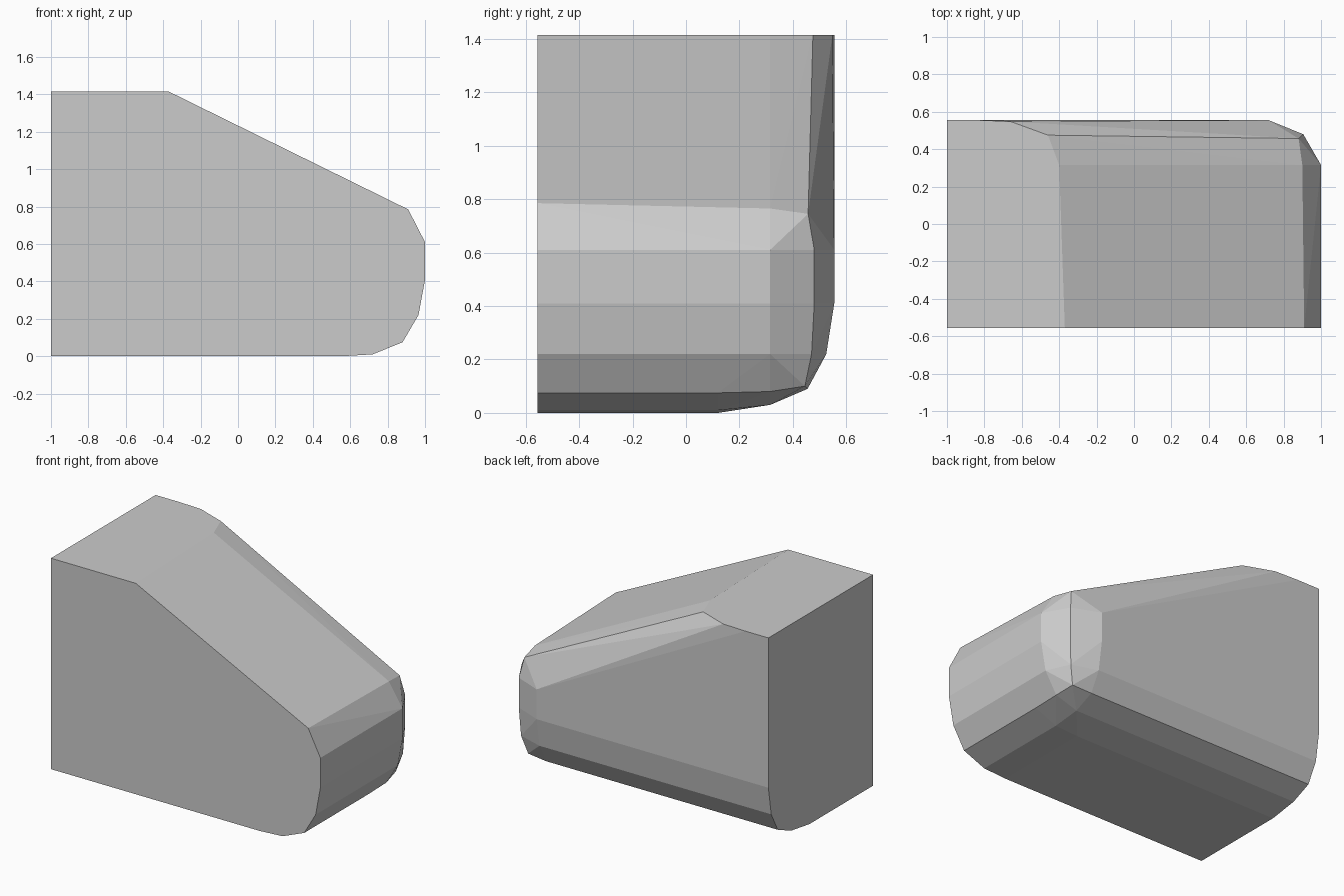
import bpy
import bmesh
import math

cube = bpy.data.objects.get("Cube")
if cube:
    bpy.data.objects.remove(cube, do_unlink=True)

HALF_DEPTH = 0.555
HEIGHT = 1.415

# Flat front face outline (x, z)
front = [(-1, 0), (0.55, 0), (0.72, 0.01), (0.88, 0.075), (0.965, 0.22),
         (1, 0.41), (1, 0.61), (0.91, 0.785), (-0.37, HEIGHT), (-1, HEIGHT)]

# Flat end face outline, back side only (y, z)
end = [(0.12, 0), (0.315, 0.03), (0.455, 0.09), (0.525, 0.22),
       (HALF_DEPTH, 0.41), (HALF_DEPTH, HEIGHT)]

# Rounded vertical corner: nose side, middle and back side
nose = [(0.88, 0.315, 0.08), (0.965, 0.315, 0.22), (1, 0.315, 0.41),
        (1, 0.315, 0.61), (0.9, 0.315, 0.765)]
middle = [(0.86, 0.445, 0.1), (0.895, 0.47, 0.22), (0.905, 0.48, 0.41),
          (0.905, 0.48, 0.61), (0.88, 0.457, 0.745)]
back = [(0.72, 0.455, 0.09), (0.72, 0.525, 0.22),
        (0.72, HALF_DEPTH, 0.41), (0.72, HALF_DEPTH, 0.61)]

# Underside fillet and rounded edge of the flat top
under = [(0.55, 0.12, 0), (0.72, 0.12, 0.01), (0.88, 0.12, 0.075),
         (0.72, 0.315, 0.03)]
top = [(-0.40, 0.315, HEIGHT), (-0.46, 0.475, HEIGHT),
       (-0.66, 0.548, HEIGHT), (-0.83, HALF_DEPTH, HEIGHT)]

points = [(x, -HALF_DEPTH, z) for x, z in front]
points += [(-1, y, z) for y, z in end]
points += nose + middle + back + under + top

# Wrap the sections in one solid skin
bm = bmesh.new()
for p in points:
    bm.verts.new(p)
hull = bmesh.ops.convex_hull(bm, input=bm.verts)
loose = [v for v in bm.verts if not v.link_faces]
bmesh.ops.delete(bm, geom=loose, context='VERTS')
bmesh.ops.dissolve_limit(bm, angle_limit=math.radians(1),
                         verts=bm.verts, edges=bm.edges)
bmesh.ops.recalc_face_normals(bm, faces=bm.faces)
mesh = bpy.data.meshes.new("rounded_wedge")
bm.to_mesh(mesh)
bm.free()

# Plain grey finish
grey = bpy.data.materials.new("light grey")
grey.use_nodes = True
colour = (0.6, 0.6, 0.6, 1)
grey.diffuse_color = colour
grey.node_tree.nodes["Principled BSDF"].inputs["Base Color"].default_value = colour
mesh.materials.append(grey)

wedge = bpy.data.objects.new("rounded_wedge", mesh)
bpy.context.collection.objects.link(wedge)
